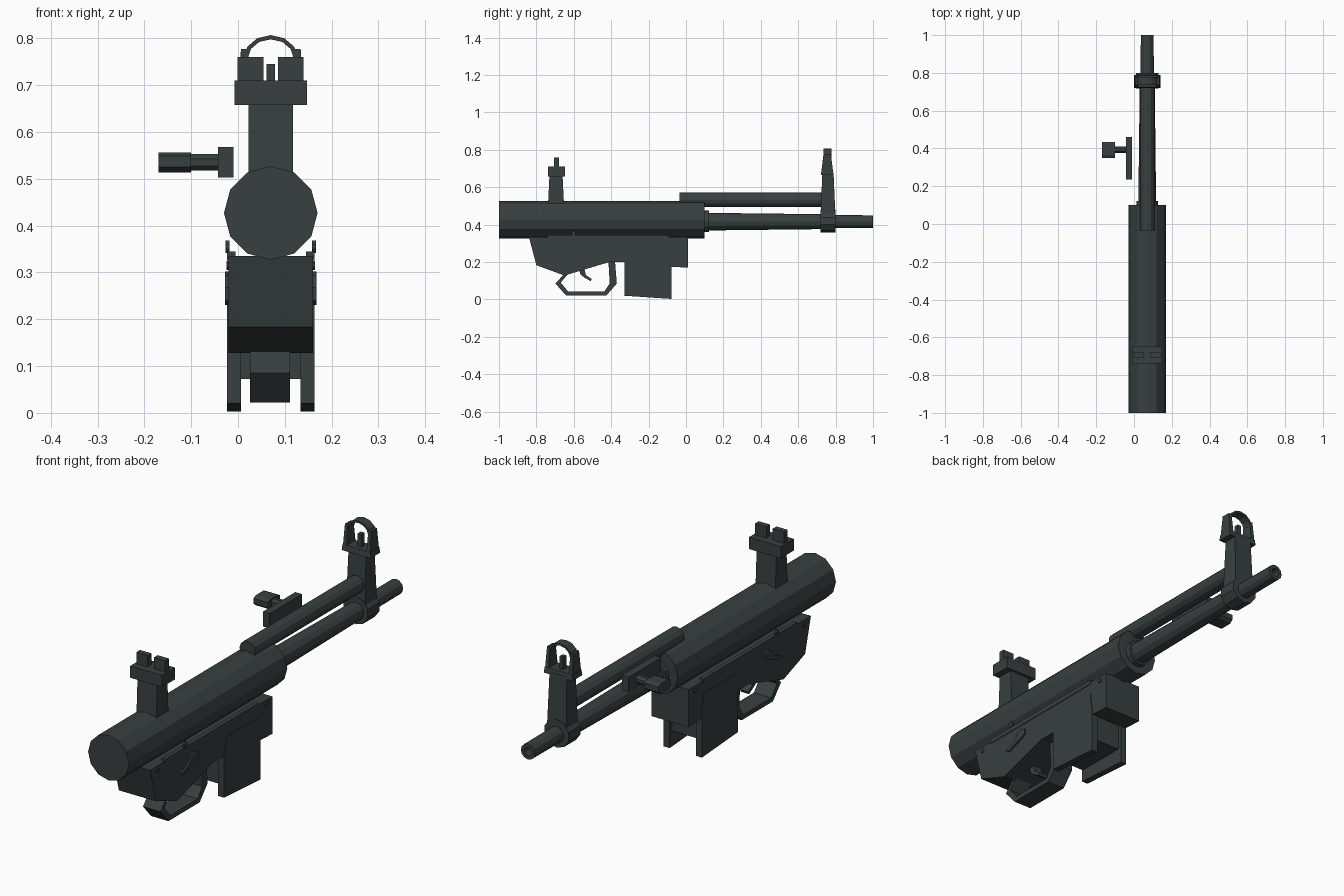
import bpy, bmesh, math
from mathutils import Matrix, Vector

if "Cube" in bpy.data.objects:
    bpy.data.objects.remove(bpy.data.objects["Cube"])

CX = 0.07          # the long axis of the gun lies off centre
metal = bpy.data.materials.new("dark_gunmetal")
metal.diffuse_color = (0.040, 0.050, 0.050, 1)
metal.use_nodes = True
metal.node_tree.nodes["Principled BSDF"].inputs["Base Color"].default_value = metal.diffuse_color


def finish(name, bm):
    bmesh.ops.recalc_face_normals(bm, faces=bm.faces)
    me = bpy.data.meshes.new(name)
    bm.to_mesh(me)
    bm.free()
    me.materials.append(metal)
    ob = bpy.data.objects.new(name, me)
    bpy.context.collection.objects.link(ob)
    return ob


def loft(name, rings, closed=False):
    """Skin matching rings; cap the ends, or join last to first."""
    bm = bmesh.new()
    vs = [[bm.verts.new(p) for p in r] for r in rings]
    n = len(vs[0])
    pairs = list(zip(vs, vs[1:])) + ([(vs[-1], vs[0])] if closed else [])
    for a, b in pairs:
        for i in range(n):
            j = (i + 1) % n
            bm.faces.new((a[i], a[j], b[j], b[i]))
    if not closed:
        bm.faces.new(vs[0])
        bm.faces.new(vs[-1])
    return finish(name, bm)


def prism_x(name, pts, x0, x1):
    """Side (y, z) outline extruded across x."""
    return loft(name, [[(x, y, z) for y, z in pts] for x in (x0, x1)])


def box(name, x0, x1, y0, y1, z0, z1, tx=0, ty=0):
    """Box whose top is drawn in by tx, ty on each side."""
    def ring(z, a, b):
        return [(x0 + a, y0 + b, z), (x1 - a, y0 + b, z),
                (x1 - a, y1 - b, z), (x0 + a, y1 - b, z)]
    return loft(name, [ring(z0, 0, 0), ring(z1, tx, ty)])


def turned(name, cz, prof, n=12, closed=False):
    """(y, radius) profile turned about the long axis."""
    return loft(name, [[(CX + r * math.sin(2 * math.pi * i / n), y,
                         cz + r * math.cos(2 * math.pi * i / n))
                        for i in range(n)] for y, r in prof], closed)


def bar_x(name, x0, x1, y, z, ry, rz, n=8):
    """Faceted pin running across x."""
    pts = [(y + ry * math.cos(2 * math.pi * (i + .5) / n),
            z + rz * math.sin(2 * math.pi * (i + .5) / n)) for i in range(n)]
    return prism_x(name, pts, x0, x1)


# receiver tube, collar, barrel with bored muzzle, gas tube
turned("receiver_tube", 0.427, [(-1, 0.1), (0.1, 0.1)])
turned("barrel_collar", 0.418, [(0.09, 0.058), (0.122, 0.058)])
turned("barrel", 0.416, [(0.05, 0.018), (0.05, 0.047), (0.12, 0.047), (0.72, 0.040),
                         (0.80, 0.035), (1.0, 0.034), (1.0, 0.018)], closed=True)
turned("bore_plug", 0.416, [(0.93, 0.02), (0.94, 0.02)])
turned("gas_tube", 0.533, [(-0.035, 0.038), (0.74, 0.038)])

# rear sight
box("rear_sight_post", 0.022, 0.118, -0.738, -0.652, 0.50, 0.665, 0, 0.008)
box("rear_sight_block", -0.008, 0.147, -0.738, -0.648, 0.658, 0.71)
for s, x in (("left", -0.001), ("right", 0.085)):
    box("rear_sight_prong_" + s, x, x + 0.055, -0.706, -0.680, 0.70, 0.76)

# front sight
turned("front_sight_clamp", 0.42, [(0.718, 0.062), (0.80, 0.062)], 10)
box("front_sight_tower", 0.022, 0.118, 0.718, 0.80, 0.42, 0.675, 0.006, 0.011)
box("front_sight_base", 0.0, 0.14, 0.721, 0.789, 0.665, 0.69, 0.002, 0.003)
box("front_sight_post", 0.061, 0.079, 0.745, 0.767, 0.68, 0.745)
for s, x in (("left", 0.004), ("right", 0.118)):
    box("front_sight_ear_" + s, x, x + 0.018, 0.724, 0.786, 0.685, 0.777, 0.002, 0.011)
arch = []
for i in range(7):
    a = math.pi * i / 6
    c, s = math.cos(a), math.sin(a)
    arch.append([(CX + (0.058 - t) * c, y, 0.757 + (0.050 - t) * s)
                 for t, y in ((0, 0.735), (0, 0.777), (0.009, 0.777), (0.009, 0.735))])
loft("front_sight_hood", arch)

# lower receiver housing
prism_x("lower_receiver", [(-0.84, 0.335), (-0.80, 0.183), (-0.65, 0.128), (-0.41, 0.20),
                           (-0.08, 0.20), (-0.08, 0.175), (0.01, 0.17), (0.01, 0.335)],
        -0.020, 0.160)

# magazine well: core block between two deeper cheek plates
prism_x("magazine_well_core", [(-0.325, 0.25), (-0.325, 0.072), (-0.095, 0.072),
                               (-0.095, 0.25)], 0.0, 0.14)
cheek = [(-0.31, 0.28), (-0.33, 0.20), (-0.33, 0.02), (-0.078, 0.003),
         (-0.078, 0.18), (-0.09, 0.28)]
for s, x in (("left", -0.023), ("right", 0.134)):
    prism_x("magazine_cheek_" + s, cheek, x, x + 0.029)

# trigger guard swept from outer and inner outlines
outer = [(-0.64, 0.15), (-0.698, 0.085), (-0.642, 0.022), (-0.425, 0.022),
         (-0.37, 0.085), (-0.38, 0.21)]
inner = [(-0.62, 0.15), (-0.67, 0.09), (-0.63, 0.042), (-0.437, 0.042),
         (-0.408, 0.085), (-0.415, 0.21)]
loft("trigger_guard", [[(0.026, *o), (0.111, *o), (0.111, *i), (0.026, *i)]
                       for o, i in zip(outer, inner)])
prism_x("trigger", [(-0.575, 0.17), (-0.565, 0.135), (-0.545, 0.118), (-0.51, 0.098),
                    (-0.504, 0.110), (-0.535, 0.130), (-0.545, 0.17)], 0.05, 0.09)

# details mirrored on both sides: rail strip, selector lever, pins
lever = [(-0.632, 0.240), (-0.615, 0.230), (-0.53, 0.262), (-0.510, 0.272),
         (-0.512, 0.295), (-0.535, 0.302), (-0.56, 0.292), (-0.57, 0.268)]
for s, sg in (("left", -1), ("right", 1)):
    def side(a, b):
        return CX + sg * a, CX + sg * b
    prism_x("rail_strip_" + s, [(-0.74, 0.325), (-0.74, 0.345), (-0.09, 0.345),
                                (-0.09, 0.325)], *side(0.075, 0.093))
    prism_x("selector_lever_" + s, lever, *side(0.088, 0.098))
    bar_x("upper_pin_" + s, *side(0.088, 0.097), -0.60, 0.355, 0.010, 0.014)
    for k, (y, z) in enumerate(((-0.79, 0.315), (-0.03, 0.315))):
        bar_x(f"body_pin_{s}_{k + 1}", *side(0.088, 0.095), y, z, 0.010, 0.010)

# charging handle, standing clear on the left
box("handle_slide", -0.043, -0.010, 0.235, 0.460, 0.503, 0.568)
bar_x("handle_stem", -0.105, -0.040, 0.393, 0.535, 0.019, 0.019)
prism_x("handle_knob", [(0.350, 0.525), (0.365, 0.513), (0.42, 0.513), (0.435, 0.525),
                        (0.435, 0.549), (0.42, 0.556), (0.365, 0.556), (0.350, 0.549)],
        -0.170, -0.100)
